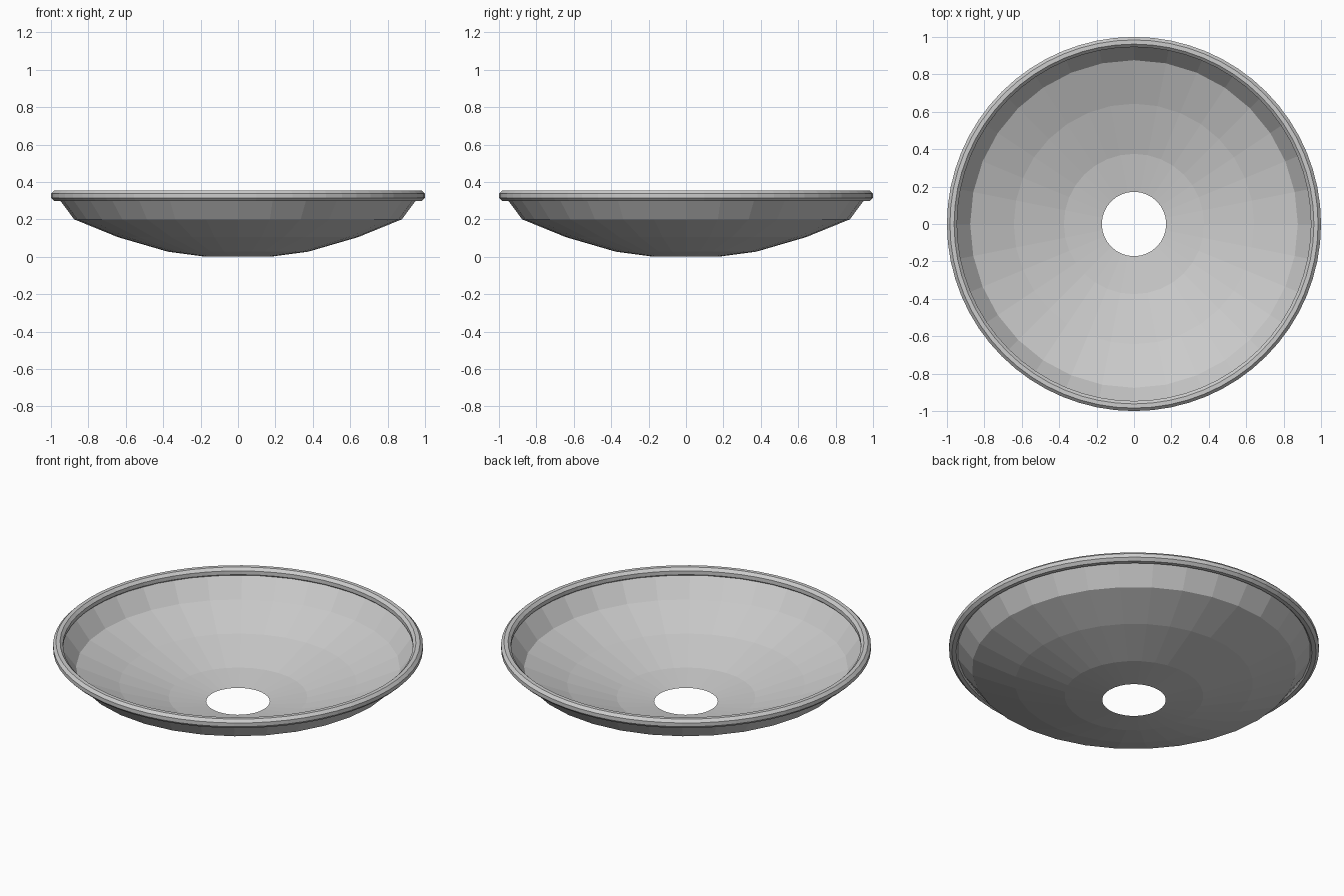
import bpy
import math

cube = bpy.data.objects.get("Cube")
if cube:
    bpy.data.objects.remove(cube, do_unlink=True)


def make_material(name, rgb):
    mat = bpy.data.materials.new(name)
    mat.use_nodes = True
    mat.diffuse_color = (*rgb, 1)
    mat.node_tree.nodes["Principled BSDF"].inputs["Base Color"].default_value = (*rgb, 1)
    return mat


def lathe(name, profile, sides, mat, closed=False):
    """Revolve (radius, height) points around z; closed joins last to first."""
    n = len(profile)
    verts = []
    for s in range(sides):
        a = 2 * math.pi * s / sides
        verts += [(r * math.cos(a), r * math.sin(a), z) for r, z in profile]
    faces = []
    for s in range(sides):
        here, there = s * n, (s + 1) % sides * n
        for i in range(n if closed else n - 1):
            j = (i + 1) % n
            faces.append((here + j, here + i, there + i, there + j))
    mesh = bpy.data.meshes.new(name)
    mesh.from_pydata(verts, [], faces)
    mesh.materials.append(mat)
    mesh.update()
    obj = bpy.data.objects.new(name, mesh)
    bpy.context.collection.objects.link(obj)
    return obj


grey = make_material("light grey", (0.6, 0.6, 0.6))

# Faceted thin dish with an open centre
dish_profile = [(0.172, 0.0), (0.375, 0.027), (0.643, 0.105),
                (0.876, 0.2), (0.958, 0.31)]
lathe("dish", dish_profile, 32, grey)

# Rolled rim: eight-sided tube around the edge
tube = 0.027 / math.cos(math.pi / 8)
angles = [(k + 0.5) * math.pi / 4 for k in range(8)]
rim_profile = [(0.973 + tube * math.cos(a), 0.326 + tube * math.sin(a))
               for a in reversed(angles)]
lathe("rim", rim_profile, 64, grey, closed=True)
